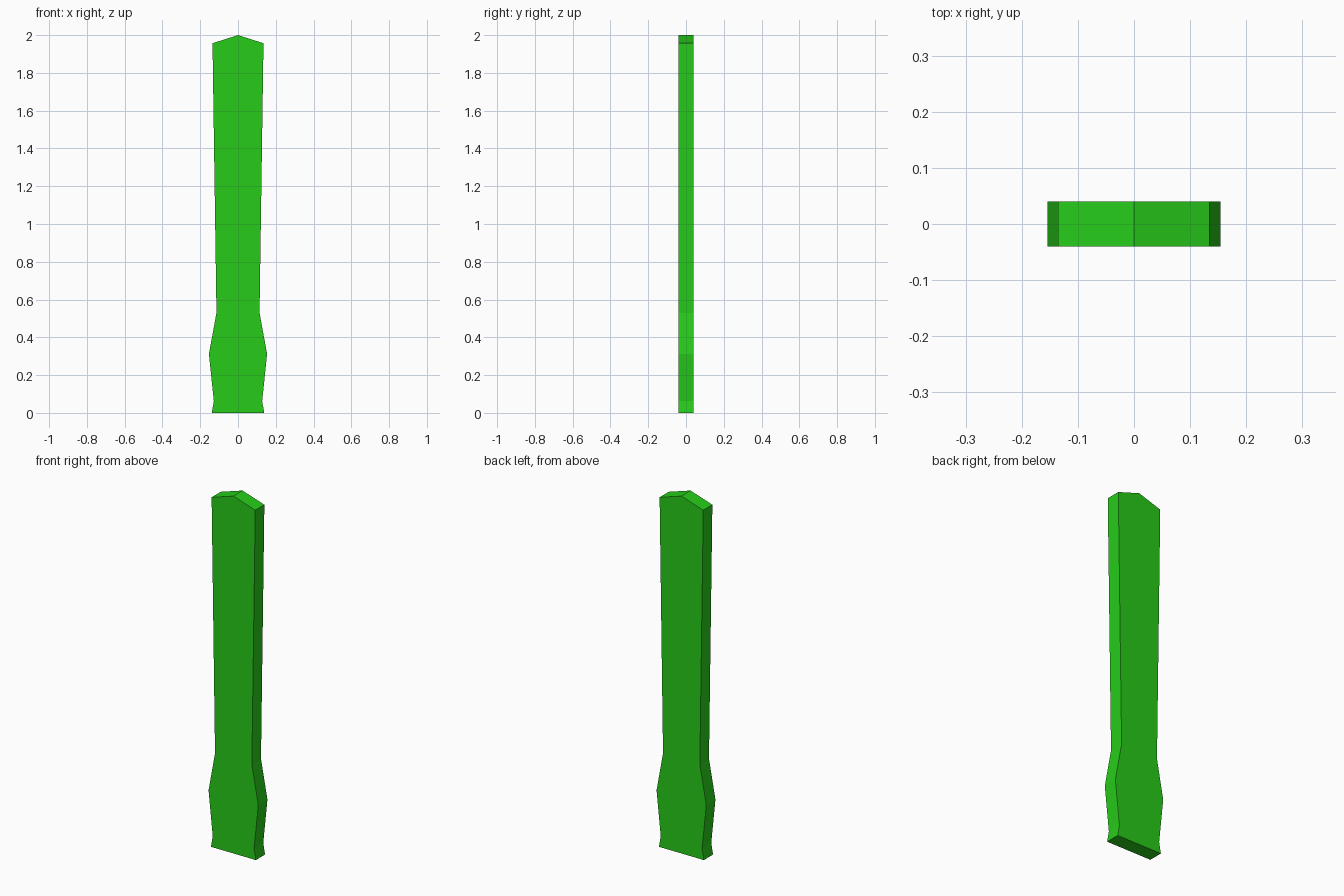
import bpy, bmesh

if "Cube" in bpy.data.objects:
    bpy.data.objects.remove(bpy.data.objects["Cube"])

# Half outline of the plank (x, z), bottom to shoulder
half = [(0.139, 0.0), (0.128, 0.062), (0.154, 0.312), (0.114, 0.53), (0.135, 1.957)]
outline = half + [(0.0, 2.0)] + [(-x, z) for x, z in reversed(half)]
DEPTH = 0.081

# Extrude the mirrored outline from front to back
bm = bmesh.new()
face = bm.faces.new([bm.verts.new((x, -DEPTH / 2, z)) for x, z in outline])
ext = bmesh.ops.extrude_face_region(bm, geom=[face], use_keep_orig=True)
bmesh.ops.translate(bm, vec=(0, DEPTH, 0),
                    verts=[g for g in ext["geom"] if isinstance(g, bmesh.types.BMVert)])
bmesh.ops.recalc_face_normals(bm, faces=bm.faces)

mesh = bpy.data.meshes.new("fence_plank")
bm.to_mesh(mesh)
bm.free()
plank = bpy.data.objects.new("fence_plank", mesh)
bpy.context.collection.objects.link(plank)

# Green paint
green = bpy.data.materials.new("green")
green.diffuse_color = (0.02, 0.6, 0.01, 1)
green.use_nodes = True
green.node_tree.nodes["Principled BSDF"].inputs["Base Color"].default_value = green.diffuse_color
mesh.materials.append(green)
